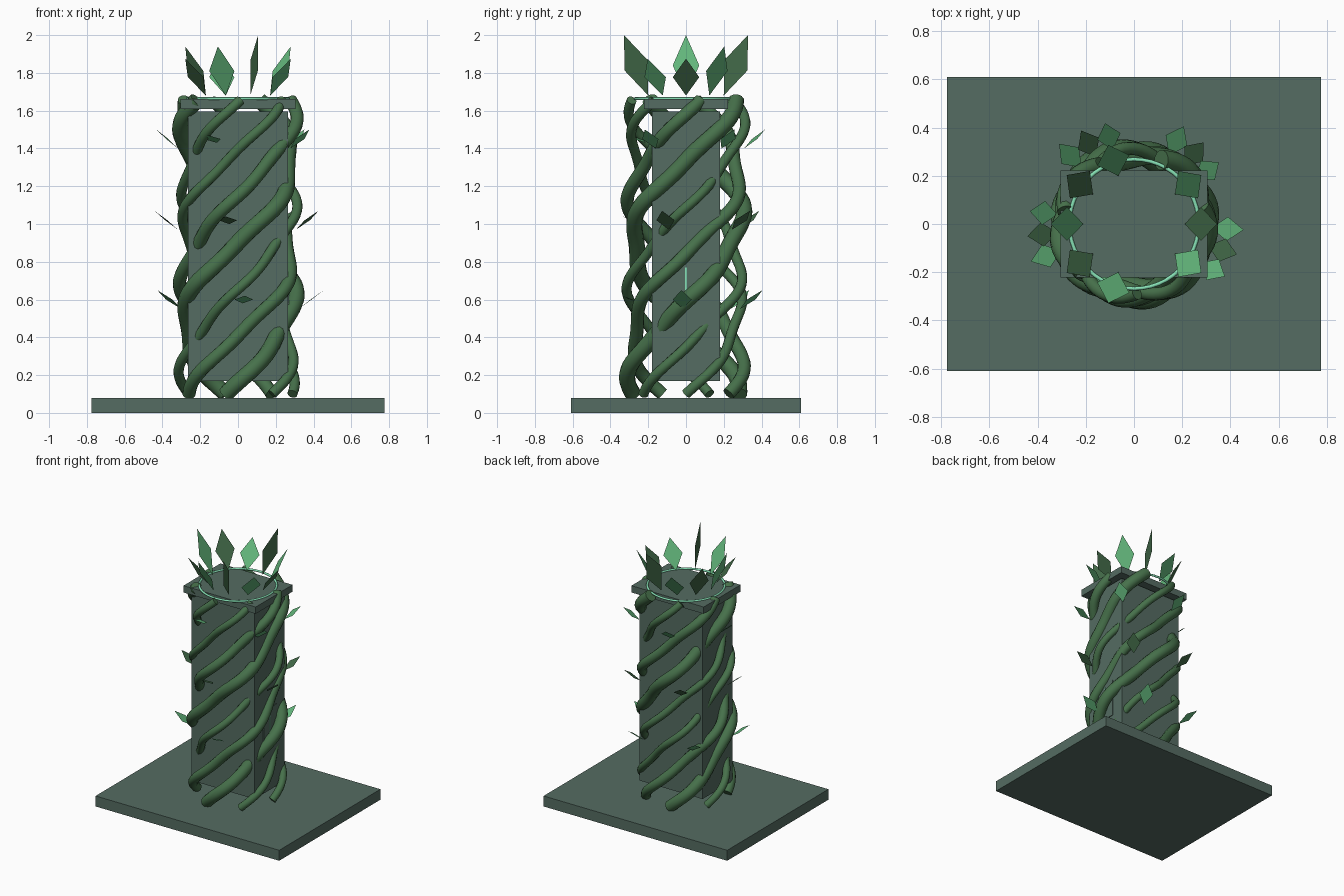
import bpy, math
from mathutils import Vector

if "Cube" in bpy.data.objects:
    bpy.data.objects.remove(bpy.data.objects["Cube"])


def mat(name, rgb):
    m = bpy.data.materials.new(name)
    m.diffuse_color = (*rgb, 1)
    m.use_nodes = True
    m.node_tree.nodes["Principled BSDF"].inputs["Base Color"].default_value = m.diffuse_color
    return m


STONE = mat("mossy_stone", (0.09, 0.15, 0.122))
VINE = mat("vine_green", (0.062, 0.165, 0.07))
DARK = mat("dark_leaf", (0.055, 0.145, 0.066))
LIGHT = mat("light_leaf", (0.125, 0.47, 0.2))
MINT = mat("mint_glow", (0.24, 0.75, 0.46))


def box(name, x, y, z, m):
    bpy.ops.mesh.primitive_cube_add(
        size=1, location=(sum(x) / 2, sum(y) / 2, sum(z) / 2))
    o = bpy.context.object
    o.name = name
    o.scale = (x[1] - x[0], y[1] - y[0], z[1] - z[0])
    o.data.materials.append(m)


def mesh(name, verts, faces, m, smooth=False):
    me = bpy.data.meshes.new(name)
    me.from_pydata(verts, [], faces)
    me.materials.append(m)
    if smooth:
        for p in me.polygons:
            p.use_smooth = len(p.vertices) == 4
    o = bpy.data.objects.new(name, me)
    bpy.context.collection.objects.link(o)


def leaf(name, ang, r0, z0, r1, z1, half, m, edge_on=False):
    """Diamond leaf leaning outward; edge_on turns its width to the radial plane."""
    d = Vector((math.cos(ang), math.sin(ang), 0))
    a = d * r0 + Vector((0, 0, z0))
    b = d * r1 + Vector((0, 0, z1))
    side = Vector((-d.y, d.x, 0))
    if edge_on:
        side = side.cross((b - a).normalized())
    c = (a + b) / 2
    mesh(name, [a, c + side * half, b, c - side * half], [(0, 1, 2, 3)], m)


# stone base, pillar and cap
box("base_slab", (-0.775, 0.775), (-0.61, 0.61), (0, 0.08), STONE)
box("pillar", (-0.265, 0.265), (-0.18, 0.18), (0.17, 1.595), STONE)
box("cap_slab", (-0.305, 0.305), (-0.222, 0.222), (1.61, 1.662), STONE)

# side panel with glowing slit
box("side_panel", (0.255, 0.27), (-0.075, 0.08), (0.51, 0.80), STONE)
box("panel_slit", (0.265, 0.273), (-0.004, 0.004), (0.60, 0.77), MINT)

# glowing ring on the cap
bpy.ops.mesh.primitive_torus_add(major_radius=0.268, minor_radius=0.008,
                                 major_segments=48, minor_segments=8,
                                 location=(0, 0, 1.664))
ring = bpy.context.object
ring.name = "glow_ring"
ring.data.materials.append(MINT)
bpy.ops.object.shade_smooth()

# seven twisting vines, their distance from the axis swelling with height
STEPS, SIDES = 72, 12


def vine_point(k, t):
    a = math.tau * (k / 7 + 0.9 * t)
    r = 0.288 + 0.027 * math.sin(7 * math.pi * t)
    return Vector((r * math.cos(a), r * math.sin(a), 0.1 + 1.555 * t))


for k in range(7):
    rad = 0.027 + 0.008 * (k % 3)
    verts, faces = [], []
    for i in range(STEPS + 1):
        t = i / STEPS
        p = vine_point(k, t)
        tan = (vine_point(k, t + 0.002) - vine_point(k, t - 0.002)).normalized()
        u = tan.cross(Vector((p.x, p.y, 0))).normalized()
        v = tan.cross(u)
        for j in range(SIDES):
            b = math.tau * j / SIDES
            verts.append(p + (u * math.cos(b) + v * math.sin(b)) * rad)
    for i in range(STEPS):
        for j in range(SIDES):
            n = (j + 1) % SIDES
            faces.append((i * SIDES + j, i * SIDES + n,
                          (i + 1) * SIDES + n, (i + 1) * SIDES + j))
    faces.append(tuple(reversed(range(SIDES))))
    faces.append(tuple(range(STEPS * SIDES, (STEPS + 1) * SIDES)))
    mesh(f"vine_{k}", verts, faces, VINE, True)

# crown of ten leaves in three heights
for k in range(10):
    leaf(f"crown_leaf_{k}", math.tau * k / 10, 0.21, 1.68, 0.345,
         (1.875, 1.94, 2.0)[k % 3], 0.07, LIGHT if k % 2 else DARK, k in (2, 8))

# small leaves climbing the vines in three rows
for n, start in enumerate((200, 133, 63, 357)):
    for row, z in enumerate((0.60, 1.02, 1.45)):
        leaf(f"vine_leaf_{n}_{row}", math.radians(start - 13.5 * row),
             0.32, z - 0.05, 0.455 - 0.01 * row, z + 0.05, 0.05,
             DARK if row == 1 else LIGHT)
# flatter leaves tucked in at the front
for row, z in enumerate((0.60, 1.02, 1.45)):
    leaf(f"front_leaf_{row}", math.radians(276 - 17 * row), 0.24, z - 0.02,
         0.34, z + 0.02, 0.05, DARK if row == 1 else LIGHT)
